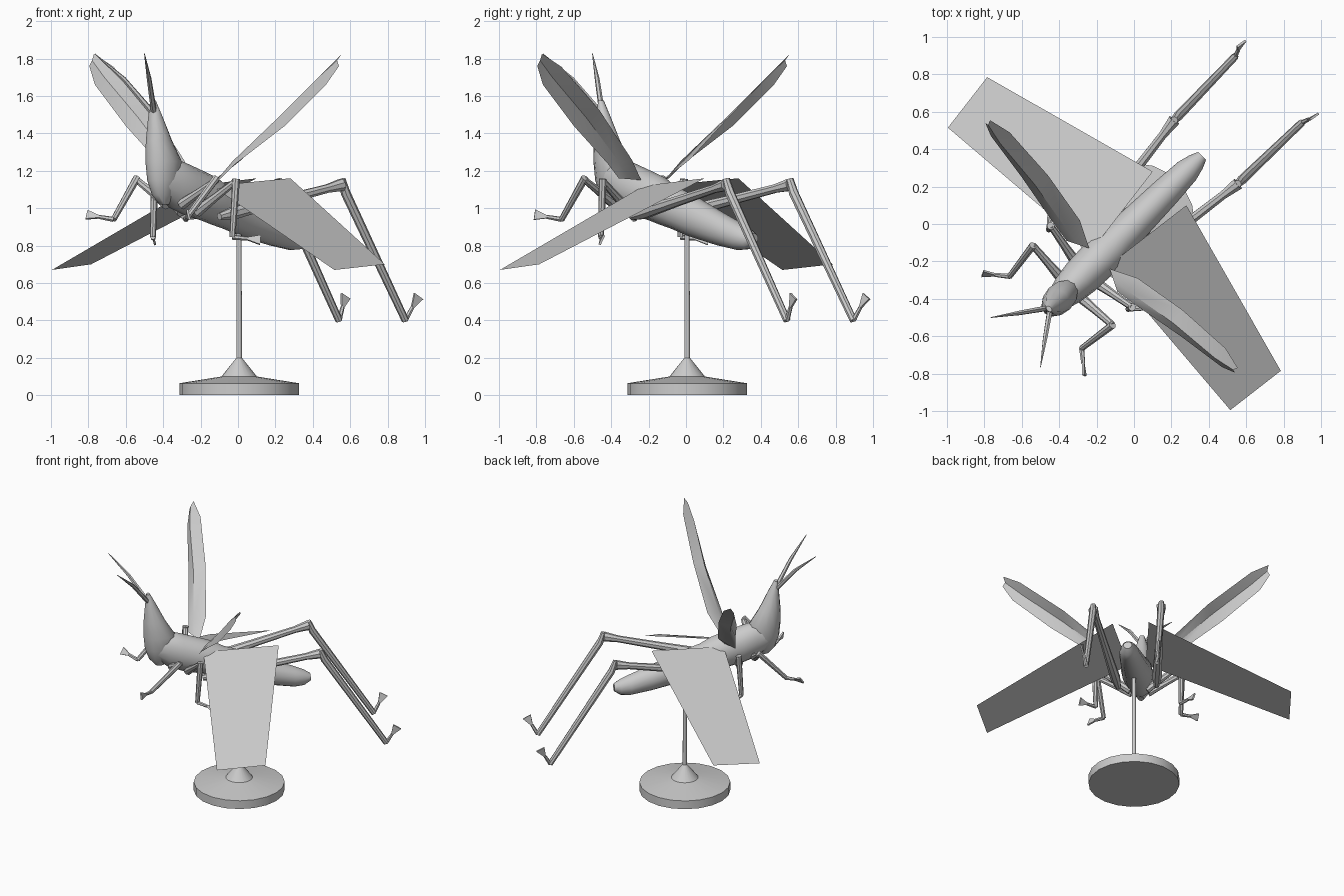
import bpy, bmesh, math
from mathutils import Vector

if "Cube" in bpy.data.objects:
    bpy.data.objects.remove(bpy.data.objects["Cube"])

grey = bpy.data.materials.new("plain grey")
grey.diffuse_color = (0.6, 0.6, 0.6, 1)
grey.use_nodes = True
grey.node_tree.nodes["Principled BSDF"].inputs["Base Color"].default_value = grey.diffuse_color
R2 = math.sqrt(2)


def finish(name, bm, angle=40, closed=True):
    if closed:
        bmesh.ops.recalc_face_normals(bm, faces=bm.faces[:])
    me = bpy.data.meshes.new(name)
    bm.to_mesh(me)
    bm.free()
    me.materials.append(grey)
    ob = bpy.data.objects.new(name, me)
    bpy.context.collection.objects.link(ob)
    bpy.context.view_layer.objects.active = ob
    ob.select_set(True)
    bpy.ops.object.shade_smooth_by_angle(angle=math.radians(angle))
    ob.select_set(False)
    return ob


def loft(bm, rings):
    """Bridge equal-length rings of points and cap both ends."""
    rows = [[bm.verts.new(p) for p in ring] for ring in rings]
    n = len(rows[0])
    for a, b in zip(rows, rows[1:]):
        for i in range(n):
            j = (i + 1) % n
            bm.faces.new((a[i], a[j], b[j], b[i]))
    bm.faces.new(rows[0])
    bm.faces.new(rows[-1])


def tube(bm, points, radii, sides=8):
    """Round limb along a path, with its own radius at every point."""
    pts = [Vector(p) for p in points]
    rings = []
    for i, p in enumerate(pts):
        t = (pts[min(i + 1, len(pts) - 1)] - pts[max(i - 1, 0)]).normalized()
        a = t.cross(Vector((0.3, -0.3, 1))).normalized()
        b = t.cross(a)
        rings.append([p + radii[i] * (a * math.cos(k * math.tau / sides)
                                      + b * math.sin(k * math.tau / sides))
                      for k in range(sides)])
    loft(bm, rings)


def side_point(p, left):
    """The body runs along x = y, so the left side swaps x and y."""
    return Vector((p[1], p[0], p[2])) if left else Vector(p)


def circle(n):
    return [(math.cos(k * math.tau / n), math.sin(k * math.tau / n)) for k in range(n)]


def along(u, v, z):
    """u runs head to tail, v sideways."""
    return ((u + v) / R2, (u - v) / R2, z)


# display stand
bm = bmesh.new()
stand = [(0.32, 0), (0.32, 0.064), (0.095, 0.10), (0.015, 0.20), (0.013, 0.95)]
loft(bm, [[(0.006 + r * c, 0.006 + r * s, z) for c, s in circle(20)] for r, z in stand])
finish("stand", bm, 30)

# thorax and abdomen: position, bottom, top, half width
bm = bmesh.new()
body = [(-0.60, 1.08, 1.24, 0.06), (-0.50, 1.00, 1.27, 0.09), (-0.40, 0.965, 1.24, 0.105),
        (-0.25, 0.93, 1.19, 0.11), (-0.18, 0.91, 1.165, 0.108), (-0.10, 0.89, 1.12, 0.098),
        (0.05, 0.845, 1.07, 0.09), (0.25, 0.80, 0.985, 0.08), (0.40, 0.775, 0.925, 0.068),
        (0.47, 0.78, 0.895, 0.05), (0.515, 0.81, 0.865, 0.03)]
loft(bm, [[along(u, w * c, (lo + hi) / 2 + (hi - lo) / 2 * s) for c, s in circle(14)]
          for u, lo, hi, w in body])
finish("body", bm, 50)

# head: height, front, back, half width
bm = bmesh.new()
head = [(1.02, -0.59, -0.53, 0.02), (1.07, -0.635, -0.49, 0.05), (1.15, -0.665, -0.45, 0.072),
        (1.25, -0.675, -0.45, 0.08), (1.36, -0.675, -0.52, 0.065), (1.48, -0.665, -0.58, 0.042),
        (1.575, -0.655, -0.63, 0.018)]
loft(bm, [[along((f + b) / 2 + (b - f) / 2 * c, w * s, z) for c, s in circle(12)]
          for z, f, b, w in head])
finish("head", bm, 50)


def foot(bm, a, b, w):
    """Flat toe that flares towards its tip."""
    a, b = Vector(a), Vector(b)
    d = (b - a).normalized()
    s = d.cross(Vector((1, -1, 0.4))).normalized()
    n = d.cross(s) * 0.006
    mid = a.lerp(b, 0.55)
    tube(bm, [a, mid], [0.014, 0.011], 6)
    loft(bm, [[p + s * k + n, p - s * k + n, p - s * k - n, p + s * k - n]
              for p, k in ((mid, 0.008), (b, w))])


# walking legs: hip, knee, ankle, toe
WALK = {"front_leg": [(-0.30, -0.38, 1.02), (-0.115, -0.54, 1.15),
                      (-0.28, -0.665, 0.94), (-0.265, -0.81, 0.965)],
        "middle_leg": [(-0.22, -0.30, 0.98), (-0.01, -0.445, 1.145),
                       (-0.03, -0.455, 0.845), (0.12, -0.45, 0.83)]}

for left in (False, True):
    tag = "left_" if left else "right_"

    def P(p):
        return side_point(p, left)

    for name, pts in WALK.items():
        hip, knee, ankle, toe = map(P, pts)
        bm = bmesh.new()
        tube(bm, [hip, hip.lerp(knee, 0.5), knee], [0.03, 0.022, 0.018])
        tube(bm, [knee + Vector((0, 0, 0.012)), ankle], [0.021, 0.016])
        foot(bm, ankle, toe, 0.028)
        finish(tag + name, bm)

    # long jumping leg
    hip, knee, ankle, toe = map(P, [(-0.10, -0.29, 0.955), (0.555, 0.215, 1.125),
                                    (0.895, 0.54, 0.40), (0.965, 0.575, 0.53)])
    bm = bmesh.new()
    tube(bm, [hip, hip.lerp(knee, 0.12), hip.lerp(knee, 0.5), hip.lerp(knee, 0.88), knee],
         [0.02, 0.036, 0.028, 0.024, 0.035])
    tube(bm, [knee + Vector((0, 0, 0.03)), knee.lerp(ankle, 0.06), ankle], [0.02, 0.026, 0.02])
    foot(bm, ankle, toe, 0.032)
    finish(tag + "hind_leg", bm)

    # antenna
    bm = bmesh.new()
    tube(bm, [P((-0.45, -0.465, 1.52)), P((-0.475, -0.61, 1.69)), P((-0.50, -0.765, 1.825))],
         [0.016, 0.013, 0.002], 6)
    finish(tag + "antenna", bm)

    # flat hind wing
    bm = bmesh.new()
    quad = [(-0.14, -0.225, 1.12), (0.515, -0.995, 0.67), (0.785, -0.785, 0.70), (0.28, 0.10, 1.16)]
    f = bm.faces.new([bm.verts.new(P(p)) for p in quad])
    if left:
        f.normal_flip()
    finish(tag + "hind_wing", bm, 40, False)

    # raised fore wing: outer edge, ridge and inner edge
    bm = bmesh.new()
    rows = [[(-0.09, -0.36, 1.16), (-0.11, -0.30, 1.155), (-0.13, -0.24, 1.15)],
            [(-0.01, -0.42, 1.24), (-0.03, -0.36, 1.25), (0.02, -0.29, 1.26)],
            [(0.25, -0.60, 1.44), (0.21, -0.53, 1.48), (0.26, -0.46, 1.52)],
            [(0.47, -0.765, 1.66), (0.43, -0.715, 1.70), (0.49, -0.665, 1.755)],
            [(0.54, -0.795, 1.76), (0.53, -0.78, 1.79), (0.555, -0.77, 1.825)]]
    grid = [[bm.verts.new(P(p)) for p in row] for row in rows]
    for a, b in zip(grid, grid[1:]):
        for i in range(2):
            f = bm.faces.new((a[i], b[i], b[i + 1], a[i + 1]))
            if left:
                f.normal_flip()
    finish(tag + "fore_wing", bm, 40, False)
